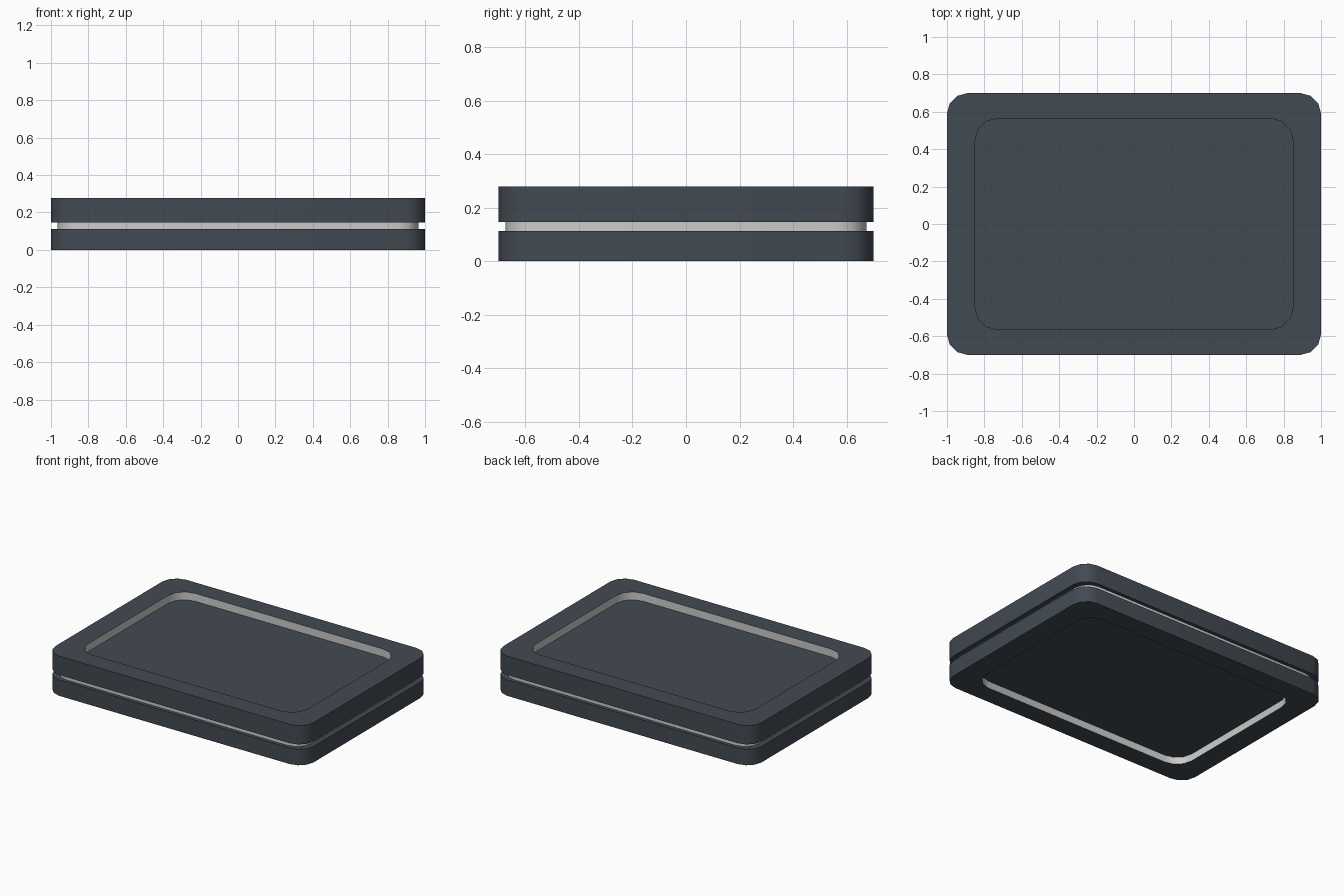
import bpy, bmesh
from math import cos, sin, pi, radians

if "Cube" in bpy.data.objects:
    bpy.data.objects.remove(bpy.data.objects["Cube"])


def material(name, color):
    m = bpy.data.materials.new(name)
    m.diffuse_color = color
    m.use_nodes = True
    m.node_tree.nodes["Principled BSDF"].inputs["Base Color"].default_value = m.diffuse_color
    return m


dark = material("dark_slate", (0.055, 0.068, 0.085, 1))
light = material("light_grey", (0.6, 0.6, 0.6, 1))


def rounded_rect(hx, hy, r, seg):
    """Counter-clockwise outline of a rectangle with rounded corners."""
    pts = []
    for q, (sx, sy) in enumerate([(1, 1), (-1, 1), (-1, -1), (1, -1)]):
        for i in range(seg + 1):
            a = (q + i / seg) * pi / 2
            pts.append((sx * (hx - r) + r * cos(a), sy * (hy - r) + r * sin(a)))
    return pts


def stacked(name, rings, mats, wall_mats):
    """Bridge outlines in order, cap the first and last one."""
    bm = bmesh.new()
    loops = [[bm.verts.new((x, y, z)) for x, y in pts] for pts, z in rings]
    n = len(loops[0])
    for a, b, mi in zip(loops, loops[1:], wall_mats):
        for i in range(n):
            j = (i + 1) % n
            bm.faces.new((a[i], a[j], b[j], b[i])).material_index = mi
    bm.faces.new(loops[0])
    bm.faces.new(loops[-1])
    bmesh.ops.recalc_face_normals(bm, faces=bm.faces)
    mesh = bpy.data.meshes.new(name)
    bm.to_mesh(mesh)
    bm.free()
    for m in mats:
        mesh.materials.append(m)
    obj = bpy.data.objects.new(name, mesh)
    bpy.context.collection.objects.link(obj)
    bpy.ops.object.select_all(action='DESELECT')
    obj.select_set(True)
    bpy.context.view_layer.objects.active = obj
    bpy.ops.object.shade_smooth_by_angle(angle=radians(35))
    return obj


SEG = 3
outer = rounded_rect(1.0, 0.7, 0.11, SEG)
pocket = rounded_rect(0.85, 0.565, 0.12, SEG)
core = rounded_rect(0.965, 0.675, 0.11, SEG)


# Slab: flat inner face, framed pocket on the outer face with light walls
def slab(name, z_in, z_out, z_floor):
    stacked(name, [(outer, z_in), (outer, z_out), (pocket, z_out), (pocket, z_floor)],
            [dark, light], [0, 0, 1])


slab("lower_slab", 0.112, 0.0, 0.05)
slab("upper_slab", 0.146, 0.278, 0.223)

# Light spacer showing in the gap between the slabs
stacked("middle_spacer", [(core, 0.105), (core, 0.153)], [light], [0])
